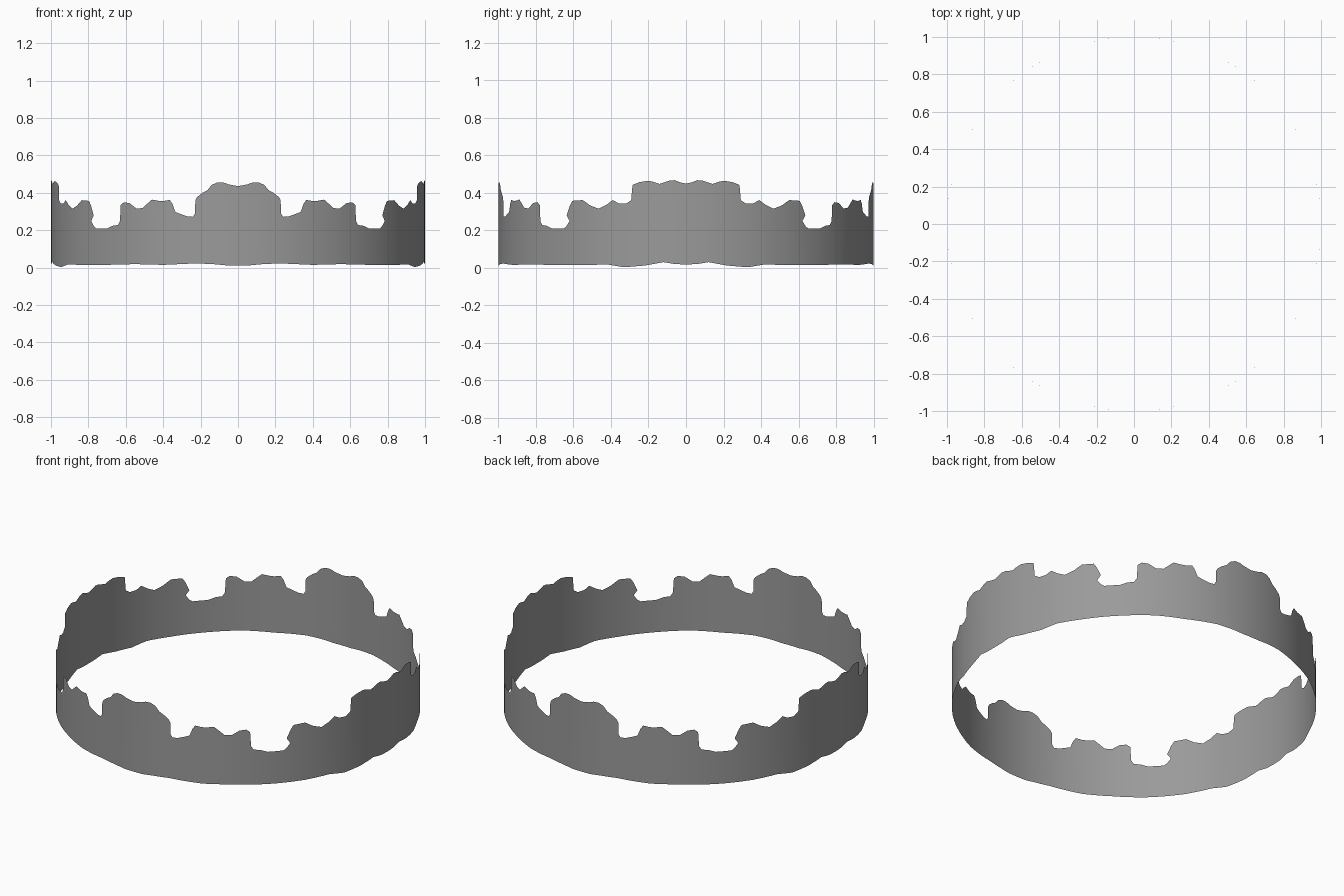
import bpy, bmesh
from math import sin, cos, asin, pi, radians
from mathutils import Vector

if "Cube" in bpy.data.objects:
    bpy.data.objects.remove(bpy.data.objects["Cube"])

# Outline of one quarter, as (sine of angle, height)
front_top = [(0, .436), (.05, .445), (.08, .456), (.11, .456), (.14, .443), (.163, .415),
             (.19, .40), (.22, .376), (.228, .36), (.23, .29), (.24, .272), (.27, .274),
             (.31, .288), (.335, .298), (.35, .34), (.365, .362), (.40, .356), (.43, .358),
             (.46, .364), (.485, .342), (.51, .318), (.545, .317), (.58, .345),
             (.61, .35), (.627, .335), (.631, .25), (.642, .228), (.67, .224), (.70, .21)]
# measured from the right side inwards
right_top = [(0, .449), (.03, .455), (.06, .467), (.09, .464), (.14, .447), (.17, .457),
             (.2, .464), (.25, .456), (.285, .442), (.292, .36), (.32, .342), (.36, .344),
             (.39, .361), (.425, .335), (.465, .315), (.51, .332), (.55, .361), (.605, .357),
             (.619, .33), (.636, .28), (.62, .25), (.637, .222), (.65, .21)]
front_low = [(0, .012), (.06, .012), (.12, .018), (.22, .023), (.4, .015), (.55, .019), (.7, .015)]
right_low = [(0, .018), (.06, .02), (.12, .03), (.22, .012), (.33, .003), (.42, .018), (.55, .014)]


def unroll(front, right):
    """Join both halves into one list of (angle, height) over 90 degrees."""
    return [(asin(s), z) for s, z in front] + \
           [(pi / 2 - asin(s), z) for s, z in reversed(right)]


def add_quarter(bm, sx, sy):
    part = bmesh.new()
    outline = unroll(front_top, right_top) + unroll(front_low, right_low)[::-1]
    face = part.faces.new([part.verts.new((t, 0, z)) for t, z in outline])
    face.normal_update()
    bmesh.ops.triangulate(part, faces=[face])
    # slice the flat strip so it bends smoothly
    for i in range(1, 40):
        bmesh.ops.bisect_plane(part, geom=part.verts[:] + part.edges[:] + part.faces[:],
                               dist=1e-5, plane_co=(radians(i * 2.25), 0, 0),
                               plane_no=(1, 0, 0))
    # wrap it around the circle
    for v in part.verts:
        t = v.co.x
        v.co = Vector((sx * sin(t), -sy * cos(t), v.co.z))
    temp = bpy.data.meshes.new("quarter")
    part.to_mesh(temp)
    part.free()
    bm.from_mesh(temp)
    bpy.data.meshes.remove(temp)


# Ring wall from four mirrored quarters
bm = bmesh.new()
for sx in (1, -1):
    for sy in (1, -1):
        add_quarter(bm, sx, sy)
bmesh.ops.remove_doubles(bm, verts=bm.verts, dist=1e-4)
bm.normal_update()
for f in bm.faces:
    c = f.calc_center_median()
    if f.normal.x * c.x + f.normal.y * c.y < 0:
        f.normal_flip()
    f.smooth = True
mesh = bpy.data.meshes.new("skyline_ring")
bm.to_mesh(mesh)
bm.free()
ring = bpy.data.objects.new("skyline_ring", mesh)
bpy.context.collection.objects.link(ring)

# Dark grey surface
mat = bpy.data.materials.new("dark_grey")
mat.diffuse_color = (.325, .325, .325, 1)
mat.use_nodes = True
mat.node_tree.nodes["Principled BSDF"].inputs["Base Color"].default_value = mat.diffuse_color
mesh.materials.append(mat)
